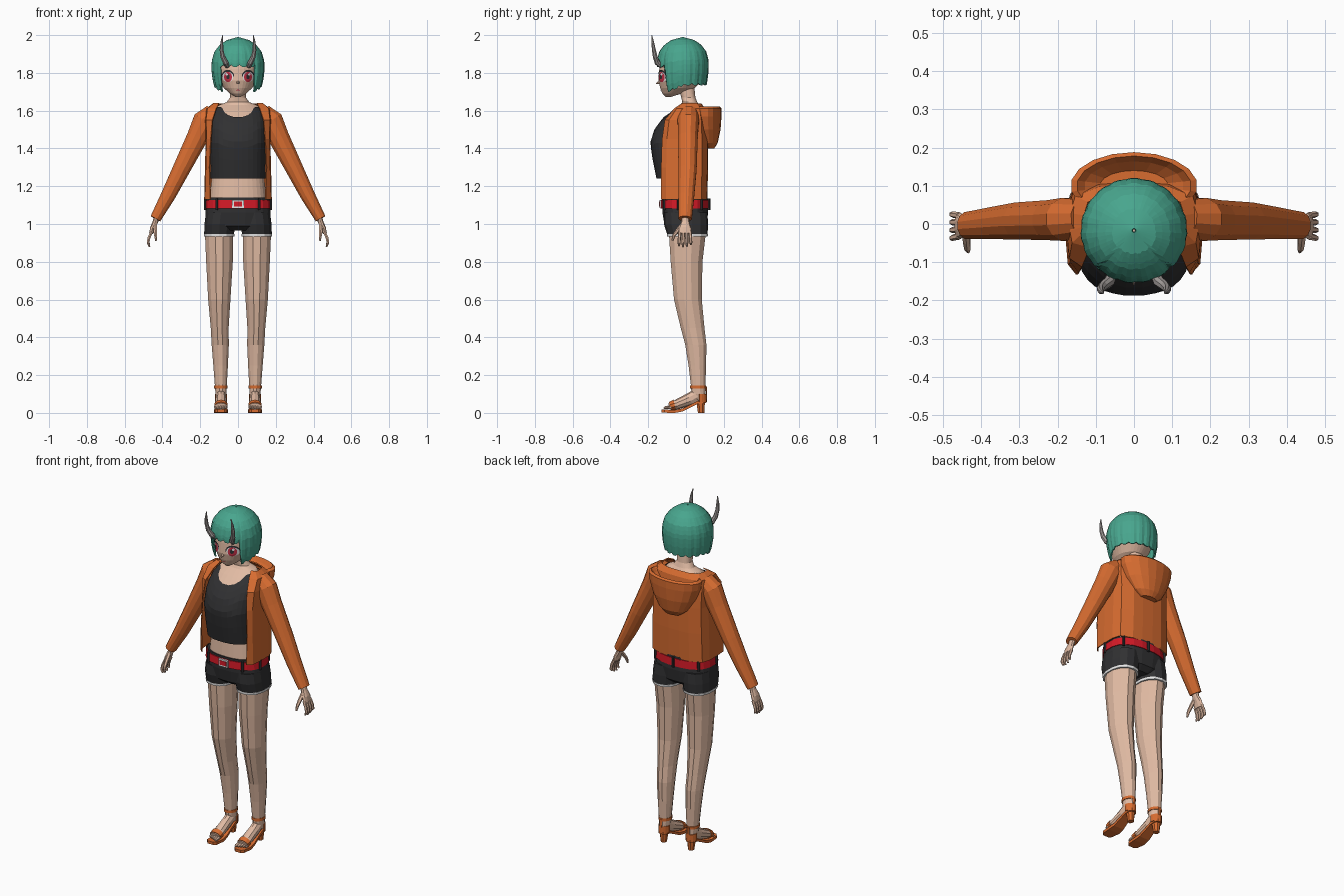
import bpy, bmesh, math
from mathutils import Vector as V

def mat(name, r, g, b):
    m = bpy.data.materials.new(name)
    m.diffuse_color = (r, g, b, 1)
    return m

SKIN = mat("skin", .76, .50, .37)
ORANGE = mat("orange cloth", .68, .15, .03)
DARK = mat("charcoal cloth", .03, .03, .032)
GREEN = mat("green hair", .065, .38, .27)
RED = mat("belt red", .66, .01, .02)
WHITE = mat("white", .8, .8, .8)
HORN = mat("horn grey", .36, .33, .32)
IRIS = mat("iris red", .55, .03, .06)

def build(name, rows, m, closed=True, cap=True, mirror=False, thick=0):
    """Skin a list of equal-length point rows with quads."""
    n = len(rows[0])
    verts = [tuple(p) for r in rows for p in r]
    faces = [(i*n+j, i*n+(j+1) % n, (i+1)*n+(j+1) % n, (i+1)*n+j)
             for i in range(len(rows)-1) for j in range(n if closed else n-1)]
    if cap and closed:
        faces += [tuple(range(n)), tuple(range((len(rows)-1)*n, len(rows)*n))]
    me = bpy.data.meshes.new(name)
    me.from_pydata(verts, [], faces)
    bm = bmesh.new()
    bm.from_mesh(me)
    bmesh.ops.recalc_face_normals(bm, faces=bm.faces)
    bm.to_mesh(me)
    bm.free()
    me.materials.append(m)
    ob = bpy.data.objects.new(name, me)
    bpy.context.collection.objects.link(ob)
    if thick:
        s = ob.modifiers.new("thickness", 'SOLIDIFY')
        s.thickness, s.offset = thick, 0
    if mirror:
        ob.modifiers.new("mirror", 'MIRROR').use_mirror_merge = False
    return ob

def ring(cx, cy, z, rx, ry, n=16, p=2.0):
    out = []
    for k in range(n):
        a = 2*math.pi*(k+.5)/n
        c, s = math.cos(a), math.sin(a)
        out.append((cx+rx*math.copysign(abs(c)**(2/p), c), cy+ry*math.copysign(abs(s)**(2/p), s), z))
    return out

def stack(name, table, m, n=16, p=2.0, **kw):
    """Loft of level rings: (z, cx, cy, rx, ry)."""
    return build(name, [ring(cx, cy, z, rx, ry, n, p) for z, cx, cy, rx, ry in table], m, **kw)

def tube(name, pts, radii, m, n=8, ref=(0, 1, 0), **kw):
    """Tube swept along points with elliptical sections."""
    pts, rows = [V(p) for p in pts], []
    for i, p in enumerate(pts):
        t = (pts[min(i+1, len(pts)-1)]-pts[max(i-1, 0)]).normalized()
        u = V(ref).cross(t).normalized()
        w = t.cross(u)
        a, b = radii[i] if isinstance(radii[i], tuple) else (radii[i], radii[i])
        rows.append([p+u*a*math.cos(2*math.pi*(k+.5)/n)+w*b*math.sin(2*math.pi*(k+.5)/n) for k in range(n)])
    return build(name, rows, m, **kw)

def lerp(table, z):
    z = min(max(z, table[0][0]), table[-1][0])
    for a, b in zip(table, table[1:]):
        if z <= b[0]:
            t = (z-a[0])/(b[0]-a[0])
            return [x+(y-x)*t for x, y in zip(a, b)][1:]

# Legs, feet and toes
stack("leg", [(.07, .09, .07, .024, .028), (.10, .09, .066, .03, .038), (.15, .091, .064, .033, .04),
              (.25, .092, .06, .04, .048), (.36, .094, .052, .047, .058), (.45, .097, .035, .049, .065),
              (.6, .099, .01, .061, .076), (.8, .098, .003, .073, .087), (.94, .1, .007, .077, .1),
              (1.0, .1, .008, .077, .1)], SKIN, 12, mirror=True)
tube("foot", [(.09, .095, .09), (.09, .06, .095), (.09, .02, .072), (.09, -.05, .044), (.09, -.09, .035)],
     [(.02, .025), (.028, .036), (.029, .034), (.033, .026), (.033, .017)], SKIN, 10, (0, 0, 1), mirror=True)
for i in range(5):
    x, y = .064+.0135*i, -.118+.006*i
    tube("toe", [(x, -.08, .032), (x, y+.01, .028), (x, y, .024)], [.009, .008, .004], SKIN, 6, (0, 0, 1), mirror=True)

# Heeled sandals
build("sandal_sole", [[(.09+sx*w, y, z+sz*.008) for sx, sz in ((-1, -1), (1, -1), (1, 1), (-1, 1))]
      for y, z, w in ((-.13, .01, .018), (-.115, .009, .032), (-.06, .008, .037), (-.02, .015, .033),
                      (.03, .04, .028), (.06, .054, .027), (.095, .06, .025), (.108, .062, .013))], ORANGE, mirror=True)
tube("sandal_heel", [(.09, .078, .055), (.09, .08, 0)], [(.024, .024), (.017, .018)], ORANGE, 8, mirror=True)
tube("toe_strap", [(.09, -.085, .036), (.09, -.06, .042)], [(.036, .022), (.037, .029)], ORANGE, 10, (0, 0, 1), mirror=True)
stack("ankle_strap", [(.13, .091, .064, .036, .043), (.146, .091, .064, .036, .043)], ORANGE, 12, mirror=True)
build("heel_cup", [[(.09+.031*math.cos(a), .07+.038*math.sin(a), z) for a in [math.pi*k/8 for k in range(9)]]
      for z in (.058, .10)], ORANGE, closed=False, thick=.004, mirror=True)
tube("heel_strap", [(.09, .108, .095), (.09, .107, .14)], [(.008, .003)]*2, ORANGE, 6, mirror=True)

# Shorts with pale hems
stack("shorts_leg", [(.945, .1, .007, .081, .107), (1.0, .097, .0, .082, .117), (1.06, .09, -.002, .082, .115)],
      DARK, 14, 2.3, mirror=True)
stack("shorts_hem", [(.934, .1, .007, .082, .108), (.947, .1, .007, .083, .109)], WHITE, 14, 2.3, mirror=True)
stack("shorts_hips", [(.965, 0, 0, .11, .08), (.99, 0, -.002, .16, .112), (1.06, 0, -.004, .174, .122),
                      (1.14, 0, -.007, .166, .121)], DARK, 20, 2.5)

# Belt, loops and buckle
stack("belt", [(1.083, 0, -.007, .176, .128), (1.128, 0, -.007, .172, .126)], RED, 20, 2.5)
for a in (-125, -55, -10, 40, 90, 140, 190):
    c, s = math.cos(math.radians(a)), math.sin(math.radians(a))
    p = V((.175*math.copysign(abs(c)**.8, c), -.007+.128*math.copysign(abs(s)**.8, s), 0))
    tube("belt_loop", [p+V((0, 0, 1.075)), p+V((0, 0, 1.135))], [.008]*2, DARK, 6)

def plate(name, w, h, z, y, m):
    build(name, [[(-w, y, z-h), (w, y, z-h), (w, y, z+h), (-w, y, z+h)],
                 [(-w, y+.008, z-h), (w, y+.008, z-h), (w, y+.008, z+h), (-w, y+.008, z+h)]], m)
plate("buckle", .031, .022, 1.106, -.141, WHITE)
plate("buckle_centre", .022, .013, 1.106, -.143, RED)

# Torso and neck: (z, half width, front y, back y)
TORSO = [(1.10, .155, -.125, .10), (1.24, .14, -.115, .08), (1.40, .13, -.13, .075), (1.5, .142, -.155, .078),
         (1.56, .138, -.117, .08), (1.6, .128, -.073, .08), (1.63, .10, -.03, .07), (1.645, .06, -.02, .06),
         (1.67, .042, -.025, .05), (1.72, .042, -.04, .045)]
stack("torso", [(z, 0, (f+b)/2, rx, (b-f)/2) for z, rx, f, b in TORSO], SKIN, 32, 2.4)

# Cropped top with scooped neckline
TOP = [(1.24, .145, -.157, .082), (1.34, .148, -.177, .085), (1.43, .15, -.19, .085), (1.5, .15, -.168, .085),
       (1.56, .146, -.125, .086), (1.6, .135, -.08, .086), (1.63, .108, -.035, .076)]
rows = []
for i in range(11):
    row = []
    for k in range(32):
        x0 = .15*math.cos(2*math.pi*(k+.5)/32)
        z = 1.24+(.325+.055*min(1, (x0/.1)**2))*i/10
        rx, f, b = lerp(TOP, z)
        row.append(ring(0, (f+b)/2, z, rx, (b-f)/2, 32, 2.4)[k])
    rows.append(row)
build("crop_top", rows, DARK, cap=False)

# Open jacket: (z, half width, front y, back y, opening x)
rows = []
for z, rx, f, b, xf in ((1.13, .176, -.13, .105, .145), (1.3, .172, -.13, .11, .15), (1.45, .168, -.125, .11, .143),
                        (1.55, .172, -.11, .105, .135), (1.61, .165, -.06, .095, .115), (1.637, .13, -.02, .075, .1)):
    half = [(xf, f), (rx*.97, f*.8), (rx, f*.3), (rx, b*.3), (rx*.92, b*.75), (rx*.55, b), (rx*.2, b*1.04)]
    rows.append([(x, y, z) for x, y in half]+[(-x, y, z) for x, y in half[::-1]])
build("jacket_body", rows, ORANGE, closed=False, thick=.006)
tube("jacket_sleeve", [(.13, .015, 1.59), (.175, .012, 1.545), (.215, .01, 1.46), (.30, .008, 1.29), (.37, .002, 1.15), (.437, -.004, 1.028)],
     [(.05, .05), (.067, .058), (.058, .054), (.048, .05), (.04, .043), (.03, .036)], ORANGE, 12, mirror=True)
stack("jacket_hood", [(1.40, 0, .122, .05, .028), (1.43, 0, .115, .09, .053), (1.5, 0, .105, .133, .078),
                      (1.57, 0, .1, .16, .088), (1.612, 0, .1, .166, .088), (1.622, 0, .1, .15, .078),
                      (1.60, 0, .1, .13, .064), (1.575, 0, .1, .09, .04)], ORANGE, 18)

# Hands
tube("palm", [(.425, -.002, 1.05), (.438, -.004, 1.01), (.452, -.005, .98), (.46, -.005, .95)],
     [(.018, .02), (.015, .022), (.014, .033), (.011, .034)], SKIN, 10, mirror=True)
for i, drop in enumerate((.014, .003, 0, .006)):
    y = .022-.018*i
    tube("finger", [(.457, y, .96), (.472, y*1.1, .925), (.476, y*1.15, .90), (.468, y*1.15, .878+drop)],
         [.009, .0085, .008, .005], SKIN, 6, mirror=True)
tube("thumb", [(.44, -.015, 1.0), (.438, -.045, .965), (.436, -.064, .94), (.434, -.072, .912)],
     [.012, .011, .009, .005], SKIN, 6, mirror=True)

# Head: (z, centre y, half width, half depth)
HEAD = [(1.672, -.095, .012, .012), (1.69, -.075, .042, .05), (1.72, -.045, .076, .092), (1.76, -.03, .1, .116),
        (1.82, -.02, .112, .122), (1.88, -.015, .114, .118), (1.94, -.012, .08, .085)]
stack("head", [(z, 0, cy, rx, ry) for z, cy, rx, ry in HEAD], SKIN, 32)
tube("nose", [(0, -.135, 1.752), (0, -.159, 1.743)], [.011, .002], SKIN, 6, (0, 0, 1))

def on_face(x, z, lift):
    cy, rx, ry = lerp(HEAD, z)
    return (x, cy-ry*math.sqrt(max(0, 1-(x/rx)**2))-lift, z)

def decal(name, x, z, outer, inner, lift, m, a0=0, a1=360, mirror=True):
    """Thin patch following the face, between two ellipses."""
    rows = []
    for i in range(4):
        t = i/3
        a, b = [o+(q-o)*t for o, q in zip(outer, inner)]
        rows.append([on_face(x+a*math.cos(r), z+b*math.sin(r), lift)
                     for r in [math.radians(a0+(a1-a0)*k/20) for k in range(21)]])
    build(name, rows, m, closed=False, mirror=mirror)

# Eyes and mouth
dot = (.0004, .0004)
decal("eye_white", .054, 1.78, (.029, .029), dot, .002, WHITE)
decal("eye_iris", .053, 1.778, (.021, .027), dot, .0035, IRIS)
decal("eye_pupil", .053, 1.78, (.009, .013), dot, .005, DARK)
decal("eye_glint", .06, 1.792, (.006, .007), dot, .0065, WHITE)
decal("eyelash", .054, 1.78, (.034, .036), (.029, .026), .0055, DARK, -5, 185)
decal("mouth", 0, 1.709, (.011, .002), dot, .002, IRIS, mirror=False)

# Bobbed hair with a straight fringe and longer side locks
HAIR = [(1.69, .108, .108), (1.74, .126, .124), (1.8, .136, .132), (1.86, .136, .134), (1.91, .122, .122),
        (1.945, .094, .096), (1.97, .058, .06), (1.985, .004, .004)]
N, rows = 56, []
for i in range(15):
    row, t = [], math.sin(math.pi/2*i/14)
    for k in range(N):
        a = 2*math.pi*(k+.5)/N
        front = abs(math.remainder(a+math.pi/2, 2*math.pi))
        low = 1.832 if front < .73 else 1.695+.04*min(1, (front-.73)/1.0)
        low += .01*(k % 3 == 0)
        z = low+(1.985-low)*t
        rx, ry = lerp(HAIR, z)
        g = 1-.03*(k % 3 == 0)*(1-t)
        row.append((rx*g*math.cos(a), -.017+ry*g*math.sin(a), z))
    rows.append(row)
build("hair", rows, GREEN, cap=False, thick=.008)

# Horns
tube("horn", [(.056, -.13, 1.835), (.066, -.152, 1.855), (.081, -.163, 1.885), (.087, -.17, 1.92), (.086, -.176, 1.96), (.081, -.181, 2.0)],
     [.013, .015, .013, .011, .008, .002], HORN, 8, mirror=True)
